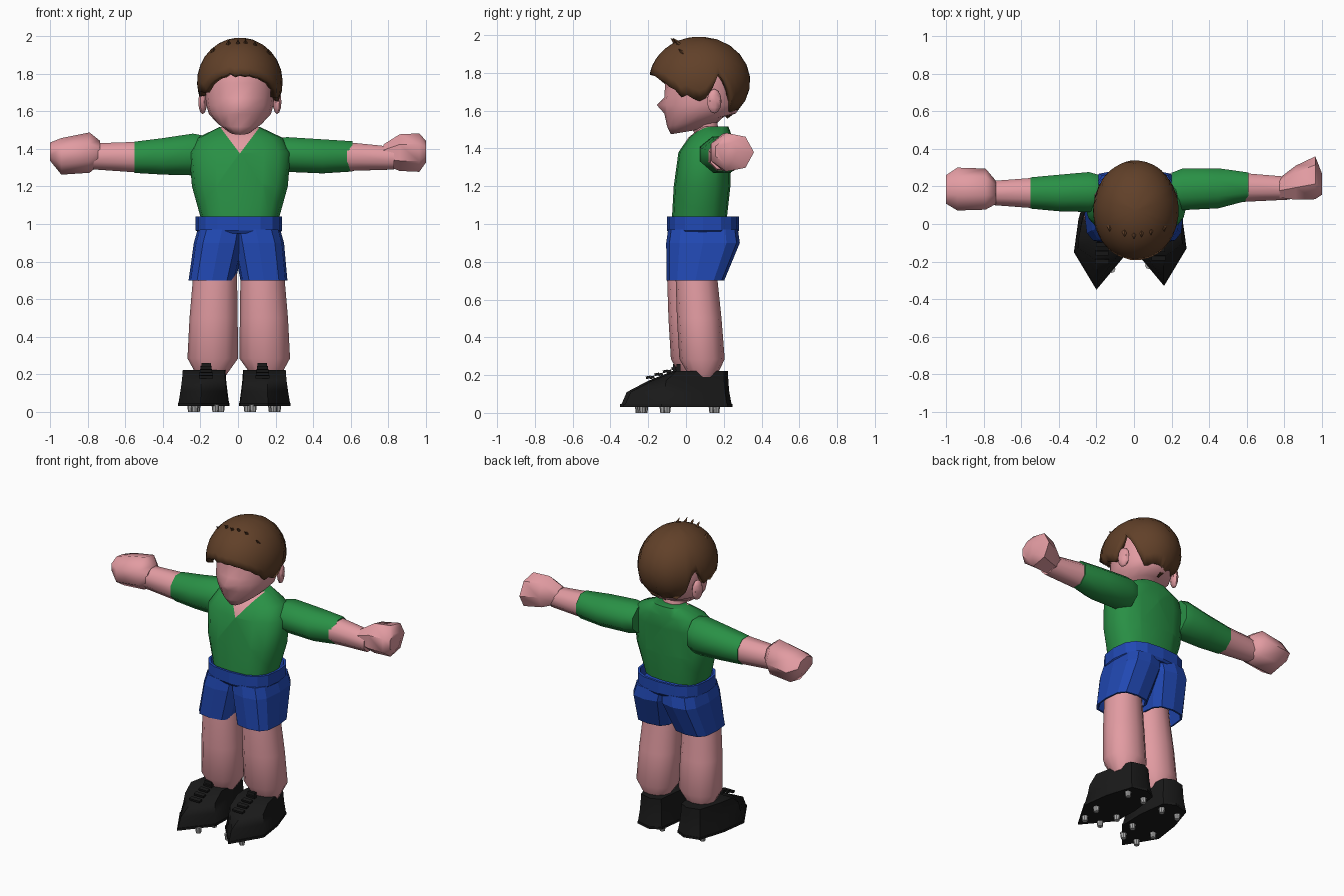
import bpy, bmesh, math, random
from mathutils import Vector, Matrix

if "Cube" in bpy.data.objects:
    bpy.data.objects.remove(bpy.data.objects["Cube"])

random.seed(4)


def material(name, rgb):
    m = bpy.data.materials.new(name)
    m.diffuse_color = (*rgb, 1)
    m.use_nodes = True
    m.node_tree.nodes["Principled BSDF"].inputs["Base Color"].default_value = m.diffuse_color
    return m


SKIN = material("skin", (0.76, 0.33, 0.36))
GREEN = material("shirt green", (0.022, 0.28, 0.06))
BLUE = material("shorts blue", (0.015, 0.065, 0.45))
BROWN = material("hair brown", (0.12, 0.052, 0.022))
BLACK = material("shoe black", (0.01, 0.01, 0.01))
GREY = material("stud grey", (0.4, 0.4, 0.4))


def finish(name, bm, mats, angle=40):
    bmesh.ops.recalc_face_normals(bm, faces=bm.faces[:])
    me = bpy.data.meshes.new(name)
    bm.to_mesh(me)
    bm.free()
    for m in (mats if isinstance(mats, list) else [mats]):
        me.materials.append(m)
    if angle:
        me.shade_smooth()
        me.set_sharp_from_angle(angle=math.radians(angle))
    ob = bpy.data.objects.new(name, me)
    bpy.context.collection.objects.link(ob)
    return ob


def bridge(loops, cap0=True, cap1=True):
    """Skin a list of equal-length point loops."""
    bm = bmesh.new()
    rows = [[bm.verts.new(p) for p in loop] for loop in loops]
    n = len(rows[0])
    for a, b in zip(rows, rows[1:]):
        for i in range(n):
            j = (i + 1) % n
            bm.faces.new((a[i], a[j], b[j], b[i]))
    if cap0:
        bm.faces.new(rows[0])
    if cap1:
        bm.faces.new(rows[-1])
    return bm


def ring(c, ra, rb, n, axis='z', p=1.0, turn=0.0):
    """Superellipse ring; p below 1 makes it boxier."""
    out = []
    for i in range(n):
        t = math.tau * i / n + turn
        u, v = (math.copysign(abs(f) ** p, f) if abs(f) > 1e-6 else 0
                for f in (math.cos(t), math.sin(t)))
        d = (ra * u, rb * v, 0) if axis == 'z' else (0, ra * u, rb * v)
        out.append(Vector(c) + Vector(d))
    return out


def loft(name, rings, mat, n=10, axis='z', p=1.0, angle=40, turn=0.0):
    bm = bridge([ring(r[:3], r[3], r[4], n, axis, p, turn) for r in rings])
    return finish(name, bm, mat, angle)


# Shirt body with a V neckline cut into the front
bm = bridge([ring((cx, cy, z), rx, ry, 16, p=0.78) for cx, z, cy, rx, ry in [
    (0.01, 1.02, 0.07, 0.205, 0.145), (0.01, 1.20, 0.085, 0.255, 0.15), (0.01, 1.38, 0.10, 0.27, 0.14),
    (0.01, 1.46, 0.13, 0.225, 0.115), (0.01, 1.515, 0.155, 0.11, 0.07)]])
for s in (-1, 1):
    bmesh.ops.bisect_plane(bm, geom=bm.verts[:] + bm.edges[:] + bm.faces[:],
                           plane_co=(0.01, 0, 1.375), plane_no=(s, 0, -0.75))
for f in bm.faces:
    c = f.calc_center_median()
    if c.y < 0.13 and abs(c.x - 0.01) < 0.75 * (c.z - 1.375):
        f.material_index = 1
finish("shirt", bm, [GREEN, SKIN])

# Neck
loft("neck", [(0.01, 0.13, 1.38, 0.085, 0.075), (0.01, 0.11, 1.48, 0.075, 0.07),
              (0.01, 0.08, 1.58, 0.08, 0.08)], SKIN)

# Head: jaw rises toward the back, the front point of one ring makes the nose
bm = bridge([ring((0.01, cy, z), rx, ry, 16) for z, cy, rx, ry in [
    (1.48, 0.03, 0.06, 0.11), (1.525, 0.05, 0.125, 0.15), (1.585, 0.075, 0.165, 0.19),
    (1.63, 0.08, 0.178, 0.20), (1.67, 0.085, 0.183, 0.20), (1.75, 0.085, 0.185, 0.195),
    (1.85, 0.08, 0.16, 0.17), (1.93, 0.08, 0.08, 0.09)]])
for v in bm.verts:
    if abs(v.co.z - 1.63) < 0.001 and abs(v.co.x - 0.01) < 0.01 and v.co.y < 0:
        v.co.y = -0.155
    if v.co.z < 1.55:
        v.co.z += 0.17 * (v.co.y + 0.05)
finish("head", bm, SKIN, 80)
for s in (-1, 1):
    bm = bmesh.new()
    bmesh.ops.create_uvsphere(bm, u_segments=8, v_segments=6, radius=1, matrix=Matrix.Translation(
        (0.01 + s * 0.198, 0.15, 1.65)) @ Matrix.Rotation(s * 0.3, 4, 'Z') @ Matrix.Diagonal((0.022, 0.04, 0.065, 1)))
    finish("ear", bm, SKIN)

# Hair: dome whose ragged lower edge follows a hairline (degrees from front, height)
LINE = [(0, 1.805), (30, 1.79), (62, 1.69), (90, 1.67), (101, 1.70), (110, 1.78),
        (118, 1.75), (135, 1.62), (180, 1.575)]


def hairline(a):
    for (a0, z0), (a1, z1) in zip(LINE, LINE[1:]):
        if a <= a1:
            return z0 + (z1 - z0) * (a - a0) / (a1 - a0)


N, ROWS = 48, 9
loops = [[] for _ in range(ROWS)]
for i in range(N):
    deg = 360 * i / N
    a = math.radians(deg)
    side = min(deg, 360 - deg)
    low = hairline(side) + random.uniform(-1, 1) * (0.012 if side < 60 else 0.03)
    end = math.acos((low - 1.755) / 0.237)
    for k in range(ROWS):
        t = 0.08 + (end - 0.08) * k / (ROWS - 1)
        loops[k].append((0.01 + 0.228 * math.sin(t) * math.sin(a),
                         0.072 - 0.268 * math.sin(t) * math.cos(a), 1.755 + 0.237 * math.cos(t)))
hair = finish("hair", bridge(loops, True, False), BROWN, 30)
mod = hair.modifiers.new("thickness", 'SOLIDIFY')
mod.thickness, mod.offset = 0.035, -1

# Small tufts standing up on the crown
bm = bmesh.new()
for x, y, z in [(-0.13, -0.02, 1.915), (-0.05, -0.05, 1.955), (0, -0.06, 1.955),
                (0.04, -0.05, 1.957), (0.09, -0.04, 1.945), (0.16, -0.02, 1.90)]:
    bmesh.ops.create_cone(bm, segments=4, radius1=0.02, radius2=0, depth=0.06, cap_ends=True,
                          matrix=Matrix.Translation((x, y, z + 0.008)) @ Matrix.Rotation(0.8, 4, 'X'))
finish("hair_tufts", bm, BROWN, 0)

# Arms: sleeve, forearm, fist
loft("left_sleeve", [(-0.19, 0.17, 1.37, 0.10, 0.11), (-0.24, 0.17, 1.37, 0.115, 0.12),
                     (-0.40, 0.165, 1.36, 0.105, 0.105), (-0.55, 0.165, 1.355, 0.09, 0.09)],
     GREEN, n=8, axis='x', angle=60, turn=0.39)
loft("left_forearm", [(-0.5, 0.165, 1.355, 0.09, 0.09), (-0.77, 0.165, 1.36, 0.068, 0.075)],
     SKIN, n=8, axis='x', angle=60, turn=0.39)
loft("left_fist", [(-0.735, 0.165, 1.38, 0.065, 0.065), (-0.79, 0.18, 1.38, 0.115, 0.11),
                   (-0.94, 0.18, 1.36, 0.12, 0.10), (-1.0, 0.18, 1.385, 0.08, 0.05)],
     SKIN, n=7, axis='x', angle=55)
loft("right_sleeve", [(0.20, 0.18, 1.37, 0.10, 0.09), (0.26, 0.185, 1.37, 0.12, 0.10),
                      (0.45, 0.19, 1.36, 0.115, 0.098), (0.61, 0.20, 1.36, 0.08, 0.087)],
     GREEN, n=8, axis='x', angle=60, turn=0.39)
loft("right_forearm", [(0.55, 0.195, 1.36, 0.085, 0.085), (0.83, 0.19, 1.35, 0.065, 0.065)],
     SKIN, n=8, axis='x', angle=60, turn=0.39)
loft("right_fist", [(0.775, 0.19, 1.37, 0.055, 0.055), (0.86, 0.215, 1.38, 0.095, 0.10),
                    (0.965, 0.24, 1.38, 0.12, 0.105), (1.0, 0.21, 1.385, 0.06, 0.06)],
     SKIN, n=7, axis='x', angle=45)

# Shorts: hollow waistband and two flared legs joined at the crotch
loft("waistband", [(0.01, 0.09, 0.95, 0.21, 0.18), (0.005, 0.09, 0.965, 0.23, 0.19),
                   (0.005, 0.09, 1.04, 0.23, 0.19), (0.005, 0.09, 1.04, 0.215, 0.175),
                   (0.005, 0.09, 0.98, 0.205, 0.165)], BLUE, n=16, p=0.72, angle=0)
for side, s in (("left", -1), ("right", 1)):
    loft(side + "_shorts_leg", [
        (s * 0.09 + 0.005, 0.09, 0.97, 0.13, 0.185), (s * 0.105 + 0.005, 0.09, 0.90, 0.135, 0.195),
        (s * 0.138, 0.05, 0.70, 0.125, 0.152), (s * 0.138, 0.05, 0.70, 0.115, 0.14),
        (s * 0.125, 0.06, 0.86, 0.09, 0.12)], BLUE, n=12, p=0.65, angle=0)

# Legs, the left one slightly forward
for side, s, dy in (("left", -1, -0.045), ("right", 1, 0)):
    cx = 0.13 if s > 0 else -0.122
    loft(side + "_leg", [
        (cx + s * 0.02, 0.09 + dy, 0.19, 0.075, 0.07), (cx + s * 0.012, 0.085 + dy, 0.285, 0.135, 0.12),
        (cx + s * 0.008, 0.07 + dy, 0.5, 0.128, 0.118), (cx, 0.055 + dy, 0.72, 0.117, 0.11),
        (cx, 0.055 + dy, 0.88, 0.10, 0.10)], SKIN, n=12, p=0.95)

# Shoes: pointed outline, sole, laces and studs
OUT = [(-0.20, -0.35), (-0.05, -0.17), (-0.045, 0.0), (-0.07, 0.19), (-0.14, 0.225),
       (-0.24, 0.2), (-0.295, 0.03), (-0.32, -0.15)]


def outline(place, z, k=1.0, front=-1.0, kx=1.0):
    """Shoe outline scaled about the ankle, its toe cut off at front."""
    return [place(-0.17 + (x + 0.17) * k * kx, max(0.05 + (y - 0.05) * k, front), z) for x, y in OUT]


def left(x, y, z):
    return Vector((x, y, z))


def right(x, y, z):
    return Vector((-0.04 - x, y + 0.02, z))


for side, place in (("left", left), ("right", right)):
    finish(side + "_shoe", bridge([outline(place, 0.045, 0.98), outline(place, 0.11, 0.91),
                                   outline(place, 0.17, 0.88, -0.20, 0.97),
                                   outline(place, 0.222, 0.87, -0.07, 0.95)]), BLACK, 50)
    finish(side + "_sole", bridge([outline(place, 0.032), outline(place, 0.046)]), BLACK, 30)
    bm = bmesh.new()
    for k in range(4):
        bmesh.ops.create_cube(bm, size=1, matrix=Matrix.Translation(
            place(-0.17, -0.20 + k * 0.045, 0.188 + k * 0.016)) @ Matrix.Rotation(0.2, 4, 'X')
            @ Matrix.Diagonal((0.075 - 0.006 * k, 0.025, 0.014, 1)))
    bmesh.ops.create_cube(bm, size=1, matrix=Matrix.Translation(place(-0.17, -0.06, 0.235))
                          @ Matrix.Diagonal((0.05, 0.02, 0.05, 1)))
    finish(side + "_laces", bm, BLACK, 0)
    bm = bmesh.new()
    for x, y in [(-0.23, -0.25), (-0.12, -0.24), (-0.25, -0.12), (-0.09, -0.12), (-0.22, 0.14), (-0.10, 0.14)]:
        bmesh.ops.create_cone(bm, segments=8, radius1=0.016, radius2=0.021, depth=0.04, cap_ends=True,
                              matrix=Matrix.Translation(place(x, y, 0.02)))
    finish(side + "_studs", bm, GREY, 40)
